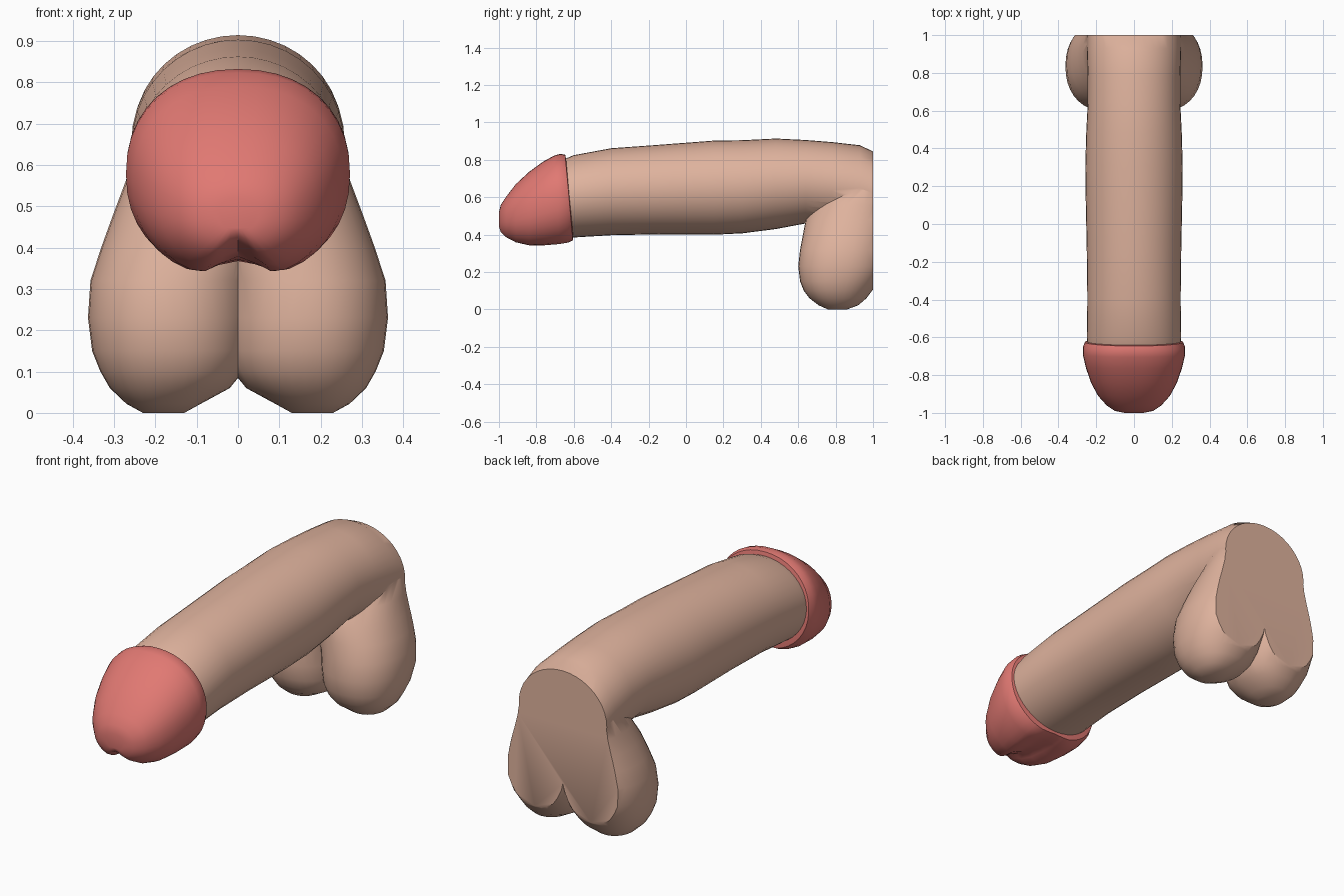
import bpy, bmesh, math
from mathutils import Vector

if "Cube" in bpy.data.objects:
    bpy.data.objects.remove(bpy.data.objects["Cube"])


def material(name, rgb):
    m = bpy.data.materials.new(name)
    m.diffuse_color = (*rgb, 1)
    m.use_nodes = True
    m.node_tree.nodes["Principled BSDF"].inputs["Base Color"].default_value = m.diffuse_color
    return m


skin = material("skin", (0.74, 0.45, 0.34))
pink = material("pink red", (0.75, 0.19, 0.17))


def spow(v, p):
    return math.copysign(abs(v) ** p, v)


def loft(name, rings, mat):
    """Skin a list of closed rings and cap both ends."""
    bm = bmesh.new()
    loops = [[bm.verts.new(p) for p in r] for r in rings]
    n = len(loops[0])
    for a, b in zip(loops, loops[1:]):
        for i in range(n):
            j = (i + 1) % n
            bm.faces.new((a[i], a[j], b[j], b[i]))
    bm.faces.new(loops[0][::-1])
    bm.faces.new(loops[-1])
    bmesh.ops.recalc_face_normals(bm, faces=bm.faces)
    me = bpy.data.meshes.new(name)
    bm.to_mesh(me)
    bm.free()
    me.materials.append(mat)
    ob = bpy.data.objects.new(name, me)
    bpy.context.collection.objects.link(ob)
    return ob


def cut(bm, co, no):
    """Slice away the side the normal points to and fill the opening."""
    r = bmesh.ops.bisect_plane(bm, geom=bm.verts[:] + bm.edges[:] + bm.faces[:],
                               plane_co=co, plane_no=no, clear_outer=True)
    edges = [e for e in r["geom_cut"] if isinstance(e, bmesh.types.BMEdge)]
    bmesh.ops.holes_fill(bm, edges=edges, sides=0)


def edit(ob, fn):
    bm = bmesh.new()
    bm.from_mesh(ob.data)
    fn(bm)
    bmesh.ops.recalc_face_normals(bm, faces=bm.faces)
    bm.to_mesh(ob.data)
    bm.free()


def y_ring(y, zb, zt, w, power=1.0, notch=0.0, lean=0.0, n=40):
    """Cross-section across y, with an optional groove underneath."""
    pts, zc, h = [], (zb + zt) / 2, (zt - zb) / 2
    for i in range(n):
        a = math.tau * i / n - math.pi / 2
        off = min(i, n - i) / n * math.tau
        k = 1 - notch * math.exp(-(off / 0.24) ** 2)
        z = zc + h * spow(math.sin(a), power) * k
        pts.append((w * spow(math.cos(a), power), y - lean * (z - zc), z))
    return pts


# shaft: y, bottom, top, half width
shaft = loft("shaft", [y_ring(*s) for s in (
    (-0.66, 0.385, 0.80, 0.245), (-0.60, 0.385, 0.825, 0.25), (-0.40, 0.397, 0.862, 0.247),
    (-0.15, 0.402, 0.88, 0.25), (0.15, 0.40, 0.903, 0.256), (0.30, 0.407, 0.905, 0.258),
    (0.48, 0.43, 0.914, 0.253), (0.64, 0.46, 0.906, 0.245), (0.78, 0.45, 0.895, 0.245),
    (0.93, 0.42, 0.878, 0.25), (1.00, 0.40, 0.845, 0.25), (1.06, 0.40, 0.82, 0.24))], skin)


# sack: one lobe lofted upward, trimmed on the centre line, mirrored
def z_ring(z, cx, rx, y0, y1, n=36):
    return [(cx + rx * spow(math.cos(math.tau * i / n), 0.92),
             (y0 + y1) / 2 + (y1 - y0) / 2 * spow(math.sin(math.tau * i / n), 0.92), z)
            for i in range(n)]


sack = loft("sack", [z_ring(*s) for s in (
    (0.0, 0.18, 0.05, 0.76, 0.86), (0.022, 0.18, 0.09, 0.71, 0.92),
    (0.06, 0.165, 0.145, 0.66, 0.965), (0.10, 0.16, 0.173, 0.63, 0.995),
    (0.15, 0.16, 0.193, 0.61, 1.03), (0.23, 0.16, 0.203, 0.60, 1.07),
    (0.32, 0.15, 0.207, 0.61, 1.08), (0.40, 0.115, 0.216, 0.625, 1.10),
    (0.48, 0.065, 0.237, 0.64, 1.12), (0.56, 0.02, 0.252, 0.675, 1.14),
    (0.64, 0.0, 0.25, 0.75, 1.15), (0.70, 0.0, 0.22, 0.82, 1.15))], skin)


def mirror_half(bm):
    cut(bm, Vector((0, 0, 0)), Vector((-1, 0, 0)))
    # drop the centre wall, then mirror and weld
    wall = [f for f in bm.faces if all(abs(v.co.x) < 1e-5 for v in f.verts)]
    bmesh.ops.delete(bm, geom=wall, context="FACES")
    bmesh.ops.mirror(bm, geom=bm.verts[:] + bm.edges[:] + bm.faces[:],
                     axis="X", merge_dist=1e-4)
    bmesh.ops.remove_doubles(bm, verts=bm.verts, dist=1e-4)


edit(sack, mirror_half)

# join the sack to the shaft and slice the flat back
mod = shaft.modifiers.new("join", "BOOLEAN")
mod.operation = "UNION"
mod.solver = "EXACT"
mod.object = sack
bpy.context.view_layer.update()
body_mesh = bpy.data.meshes.new_from_object(
    shaft.evaluated_get(bpy.context.evaluated_depsgraph_get()))
shaft.modifiers.clear()
shaft.data = body_mesh
shaft.name = "shaft_and_sack"
bpy.data.objects.remove(sack)
edit(shaft, lambda bm: cut(bm, Vector((0, 1, 0)), Vector((0, 1, 0))))

# rounded head: y, bottom, top, half width, section power, groove, lean
head = loft("head", [y_ring(*s) for s in (
    (-1.00, 0.44, 0.52, 0.05, 0.9, 0.1), (-0.99, 0.405, 0.56, 0.10, 0.9, 0.3),
    (-0.96, 0.373, 0.605, 0.145, 0.9, 0.36), (-0.91, 0.343, 0.67, 0.19, 0.9, 0.32),
    (-0.84, 0.325, 0.735, 0.228, 0.9, 0.26), (-0.76, 0.325, 0.79, 0.255, 0.9, 0.2, 0.02),
    (-0.69, 0.333, 0.823, 0.271, 0.9, 0.14, 0.06), (-0.65, 0.343, 0.832, 0.27, 0.92, 0.1, 0.09),
    (-0.625, 0.358, 0.827, 0.26, 0.95, 0.06, 0.09),
    (-0.62, 0.40, 0.79, 0.235, 1.0, 0.0, 0.09))], pink)

# smooth shading with sharp edges at the rim and back
for ob in (shaft, head):
    bpy.ops.object.select_all(action="DESELECT")
    ob.select_set(True)
    bpy.context.view_layer.objects.active = ob
    bpy.ops.object.shade_smooth_by_angle(angle=math.radians(40))
